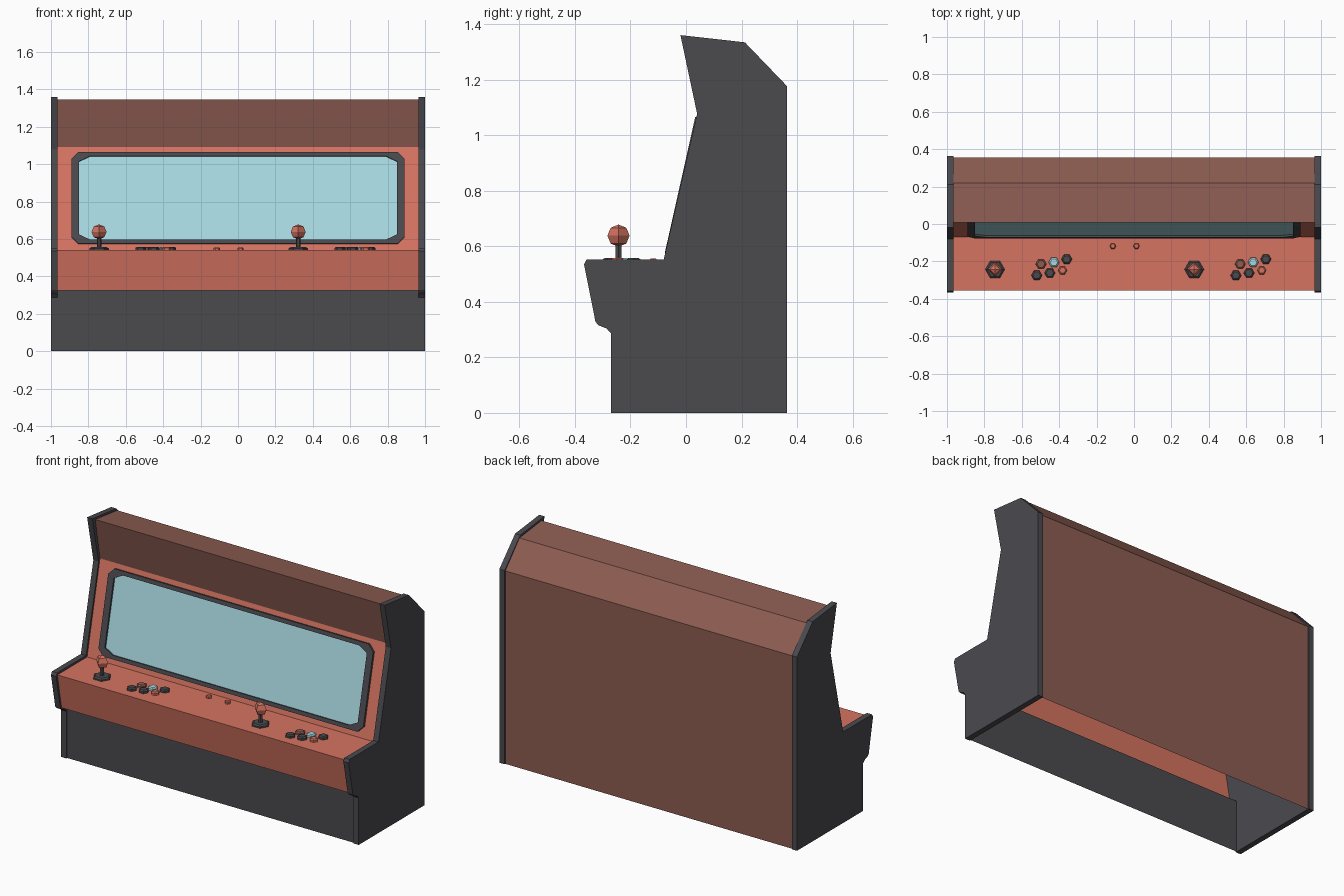
import bpy, bmesh, math
from mathutils import Vector

if "Cube" in bpy.data.objects:
    bpy.data.objects.remove(bpy.data.objects["Cube"])


def material(name, rgb):
    m = bpy.data.materials.new(name)
    m.diffuse_color = (*rgb, 1)
    m.use_nodes = True
    m.node_tree.nodes["Principled BSDF"].inputs["Base Color"].default_value = m.diffuse_color
    return m


DARK = material("charcoal", (0.069, 0.067, 0.076))
ORANGE = material("coral", (0.672, 0.174, 0.120))
BROWN = material("brown", (0.262, 0.107, 0.082))
GLASS = material("pale_blue", (0.392, 0.701, 0.761))


def finish(bm, name, mat, fix_normals=True):
    if fix_normals:
        bmesh.ops.recalc_face_normals(bm, faces=bm.faces)
    me = bpy.data.meshes.new(name)
    bm.to_mesh(me)
    bm.free()
    me.materials.append(mat)
    ob = bpy.data.objects.new(name, me)
    bpy.context.collection.objects.link(ob)
    return ob


def strip(name, pts, mat, half=0.966):
    """Sheet made by sweeping a (y, z) path across the width."""
    bm = bmesh.new()
    rows = [(bm.verts.new((-half, y, z)), bm.verts.new((half, y, z))) for y, z in pts]
    for (a, b), (d, c) in zip(rows, rows[1:]):
        bm.faces.new((a, b, c, d))
    return finish(bm, name, mat, False)


def lathe(name, profile, loc, mat, n=6):
    """Low-poly turned part from (radius, height) points, a corner on +x."""
    bm = bmesh.new()
    rings = []
    for r, z in profile:
        rings.append([bm.verts.new(Vector(loc) + Vector((
            r * math.cos(math.tau * i / n), r * math.sin(math.tau * i / n), z)))
            for i in range(n)])
    for lo, hi in zip(rings, rings[1:]):
        for i in range(n):
            j = (i + 1) % n
            bm.faces.new((lo[i], lo[j], hi[j], hi[i]))
    bm.faces.new(rings[0][::-1])
    bm.faces.new(rings[-1])
    bmesh.ops.remove_doubles(bm, verts=bm.verts, dist=1e-5)
    return finish(bm, name, mat)


# Side panels
side = [(-0.27, 0), (0.363, 0), (0.363, 1.177), (0.212, 1.334), (-0.02, 1.36),
        (0.04, 1.077), (-0.08, 0.553), (-0.358, 0.553), (-0.367, 0.535),
        (-0.326, 0.328), (-0.315, 0.315), (-0.286, 0.304), (-0.27, 0.286)]
for label, x in (("left", -1.0), ("right", 0.965)):
    bm = bmesh.new()
    f = bm.faces.new([bm.verts.new((x, y, z)) for y, z in side])
    ext = bmesh.ops.extrude_face_region(bm, geom=[f])
    bmesh.ops.translate(bm, vec=(0.035, 0, 0),
                        verts=[v for v in ext["geom"] if isinstance(v, bmesh.types.BMVert)])
    finish(bm, label + "_side_panel", DARK)

# Body sheets between the side panels, open underneath
DECK = 0.54
BASE_Y, SLOPE = -0.07, 0.224
TOP_Z = 1.092
top_y = BASE_Y + (TOP_Z - DECK) * SLOPE
strip("kick_panel", [(-0.262, 0), (-0.262, 0.325)], DARK)
strip("control_deck", [(-0.262, 0.325), (-0.315, 0.325), (-0.355, DECK), (BASE_Y, DECK)], ORANGE)
strip("screen_surround", [(BASE_Y, DECK), (top_y, TOP_Z)], ORANGE)
strip("cabinet_shell", [(top_y, TOP_Z), (0.008, 1.345), (0.22, 1.32),
                        (0.356, 1.172), (0.356, 0)], BROWN)

# Screen and bezel, laid on the sloping surround
normal = Vector((0, -1, SLOPE)).normalized()


def on_slope(x, z, d):
    return Vector((x, BASE_Y + (z - DECK) * SLOPE, z)) + normal * d


def octagon(hx, z0, z1, cx, cz):
    right = [(hx - cx, z0), (hx, z0 + cz), (hx, z1 - cz), (hx - cx, z1)]
    return right + [(-x, z) for x, z in reversed(right)]


outer = octagon(0.89, 0.572, 1.063, 0.036, 0.036)
inner = octagon(0.85, 0.594, 1.04, 0.058, 0.028)

bm = bmesh.new()
bm.faces.new([bm.verts.new(on_slope(x, z, 0.003)) for x, z in inner])
finish(bm, "screen", GLASS, False)

bm = bmesh.new()
loops = [[bm.verts.new(on_slope(x, z, d)) for x, z in shape]
         for shape, d in ((outer, 0), (outer, 0.014), (inner, 0.014), (inner, 0))]
for k in range(4):
    a, b = loops[k], loops[(k + 1) % 4]
    for i in range(8):
        j = (i + 1) % 8
        bm.faces.new((a[i], a[j], b[j], b[i]))
finish(bm, "screen_bezel", DARK)

# Two player stations: joystick plus six buttons
buttons = [(0.223, -0.275, DARK), (0.293, -0.262, DARK), (0.383, -0.188, DARK),
           (0.246, -0.214, BROWN), (0.315, -0.205, GLASS), (0.361, -0.248, ORANGE)]
R = 0.04
ball = [(R * math.sin(math.pi * i / 4), -R * math.cos(math.pi * i / 4)) for i in range(5)]
for p, x0 in enumerate((-0.743, 0.322), 1):
    tag = "_player_%d" % p
    lathe("joystick_base" + tag, [(0.052, 0), (0.052, 0.009), (0.042, 0.016)], (x0, -0.243, DECK), DARK)
    lathe("joystick_shaft" + tag, [(0.012, 0.01), (0.012, 0.075)], (x0, -0.243, DECK), DARK)
    lathe("joystick_ball" + tag, ball, (x0, -0.243, 0.638), ORANGE, 4)
    for i, (dx, y, mat) in enumerate(buttons, 1):
        r = 0.024 if mat is ORANGE else 0.029
        lathe("button_%d%s" % (i, tag), [(r, 0), (r, 0.012), (r * 0.7, 0.018)],
              (x0 + dx, y, DECK), mat)

# Start buttons
for label, x in (("left", -0.113), ("right", 0.013)):
    lathe(label + "_start_button", [(0.017, 0), (0.017, 0.01), (0.012, 0.015)],
          (x, -0.118, DECK), ORANGE)
